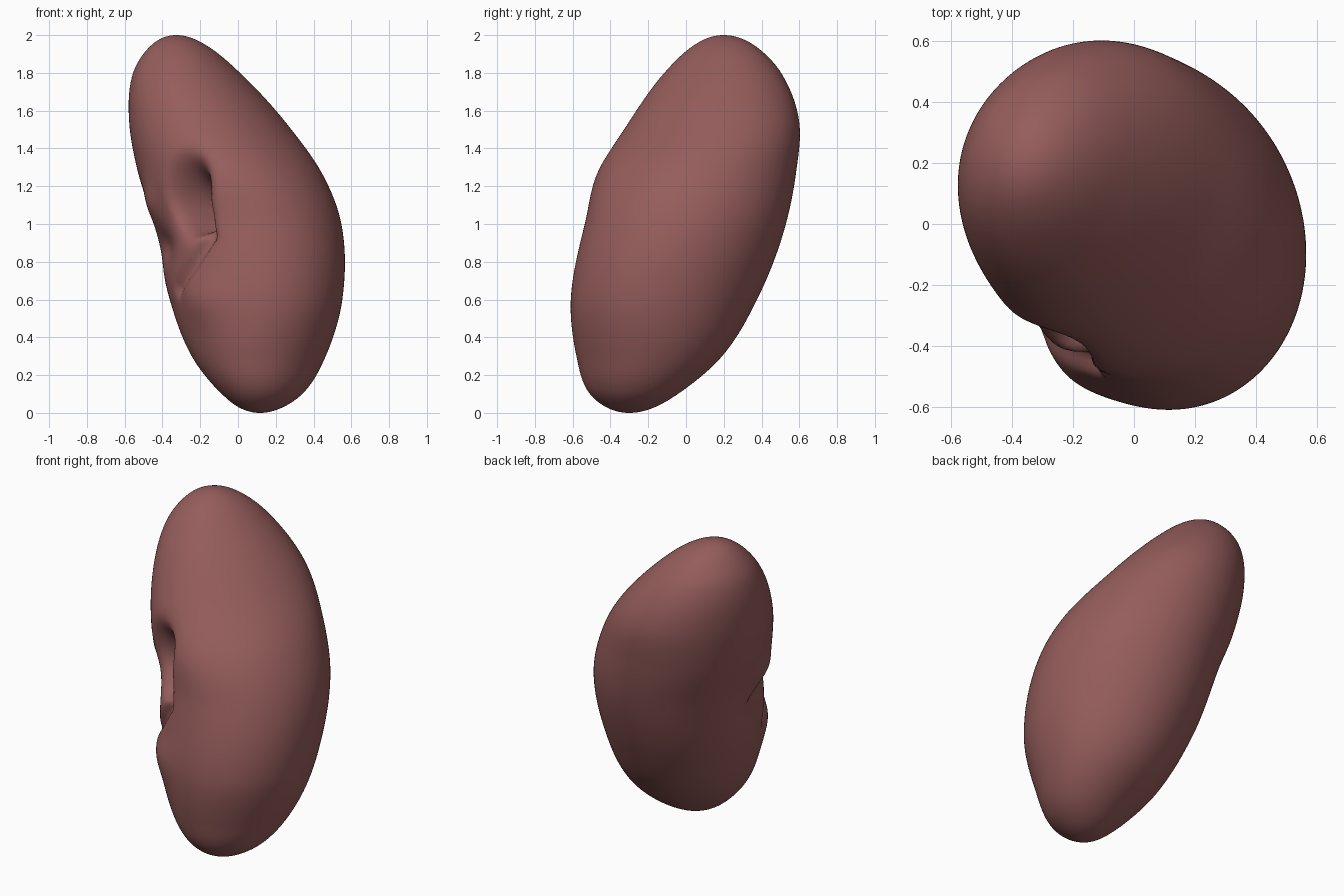
import bpy, bmesh, math
from mathutils import Vector

if "Cube" in bpy.data.objects:
    bpy.data.objects.remove(bpy.data.objects["Cube"])

# Cross-section profile: z, centre across (w), centre of lean (u), half width, half depth
# (half sizes are relative to a sphere section at that height)
PROFILE = [
    (0.00, -.13, -.295, .53, .47),
    (0.10, -.105, -.285, .54, .48),
    (0.30, -.06, -.215, .53, .505),
    (0.60, -.015, -.15, .505, .53),
    (1.00, .035, -.04, .495, .53),
    (1.27, .01, .07, .52, .53),
    (1.54, -.01, .22, .535, .49),
    (1.80, -.055, .33, .52, .465),
    (1.95, -.08, .365, .50, .44),
    (2.00, -.09, .372, .50, .43),
]
TWIST = .08          # the broad faces turn slightly about the upright axis
# Dents and bulges of the inner notch: u, z, spread u, spread z, depth inward, drop
DENTS = [
    (-.08, 1.19, .085, .12, .36, .12),
    (-.13, 1.04, .07, .08, .12, .05),
    (.17, 0.88, .11, .09, .05, .0),
    (.24, 1.10, .10, .11, -.04, .0),
    (-.20, 0.60, .16, .13, -.03, .0),
]
# Crease running down from the notch: (u, z) path
CREASE = [Vector(p) for p in ((-.16, 1.06), (-.22, .93), (-.14, .80), (-.02, .66))]
RINGS, SEGS = 150, 200
R = math.sqrt(0.5)


def sample(z):
    """Smooth (cubic Hermite) lookup in the profile."""
    n = len(PROFILE)
    i = max(k for k in range(n - 1) if PROFILE[k][0] <= z + 1e-9)
    a, b = PROFILE[i], PROFILE[i + 1]
    p, q = PROFILE[max(i - 1, 0)], PROFILE[min(i + 2, n - 1)]
    d = b[0] - a[0]
    t = (z - a[0]) / d
    out = []
    for k in range(1, 5):
        m0 = (b[k] - p[k]) / (b[0] - p[0]) * d
        m1 = (q[k] - a[k]) / (q[0] - a[0]) * d
        out.append((2*t**3 - 3*t*t + 1) * a[k] + (t**3 - 2*t*t + t) * m0
                   + (3*t*t - 2*t**3) * b[k] + (t**3 - t*t) * m1)
    return out


def crease_depth(u, z):
    p, best = Vector((u, z)), (9, 0)
    for i, (a, b) in enumerate(zip(CREASE, CREASE[1:])):
        t = min(1, max(0, (p - a).dot(b - a) / (b - a).length_squared))
        best = min(best, ((p - a.lerp(b, t)).length, (i + t) / (len(CREASE) - 1)))
    return (.08 - .05 * best[1]) * math.exp(-(best[0] / .04) ** 2)


def place(w, u, z):
    """Turn the organ's own axes into world axes."""
    return Vector(((w - u) * R, (w + u) * R, z))


def surface(phi, ang):
    z = 1 - math.cos(phi)
    wc, uc, a, b = sample(min(max(z, 0), 2))
    s, c = math.sin(phi), math.cos(ang)
    w, u = wc + a * s * c, uc + b * s * math.sin(ang) + TWIST * a * s * c
    side = min(1, max(0, -c * 2.5))          # only dent the inner side
    dw = side * crease_depth(u, z) if side else 0
    dz = 0
    for du, dzc, su, sz, depth, drop in DENTS:
        g = side * math.exp(-((u - du) / su) ** 2 - ((z - dzc) / sz) ** 2)
        dw += depth * g
        dz -= drop * g
    return place(w + dw, u, z + dz)


# Kidney body
bm = bmesh.new()
bottom = bm.verts.new(surface(0, 0))
top = bm.verts.new(surface(math.pi, 0))
rings = [[bm.verts.new(surface(math.pi * i / RINGS, 2 * math.pi * j / SEGS))
          for j in range(SEGS)] for i in range(1, RINGS)]
for j in range(SEGS):
    k = (j + 1) % SEGS
    bm.faces.new((bottom, rings[0][k], rings[0][j]))
    bm.faces.new((top, rings[-1][j], rings[-1][k]))
    for lo, hi in zip(rings, rings[1:]):
        bm.faces.new((lo[j], lo[k], hi[k], hi[j]))
bmesh.ops.recalc_face_normals(bm, faces=bm.faces)
for f in bm.faces:
    f.smooth = True
mesh = bpy.data.meshes.new("kidney_body")
bm.to_mesh(mesh)
bm.free()
body = bpy.data.objects.new("kidney_body", mesh)
bpy.context.collection.objects.link(body)

# Reddish-brown flesh
mat = bpy.data.materials.new("flesh")
mat.diffuse_color = (0.30, 0.11, 0.105, 1)
mat.use_nodes = True
mat.node_tree.nodes["Principled BSDF"].inputs["Base Color"].default_value = mat.diffuse_color
mesh.materials.append(mat)
